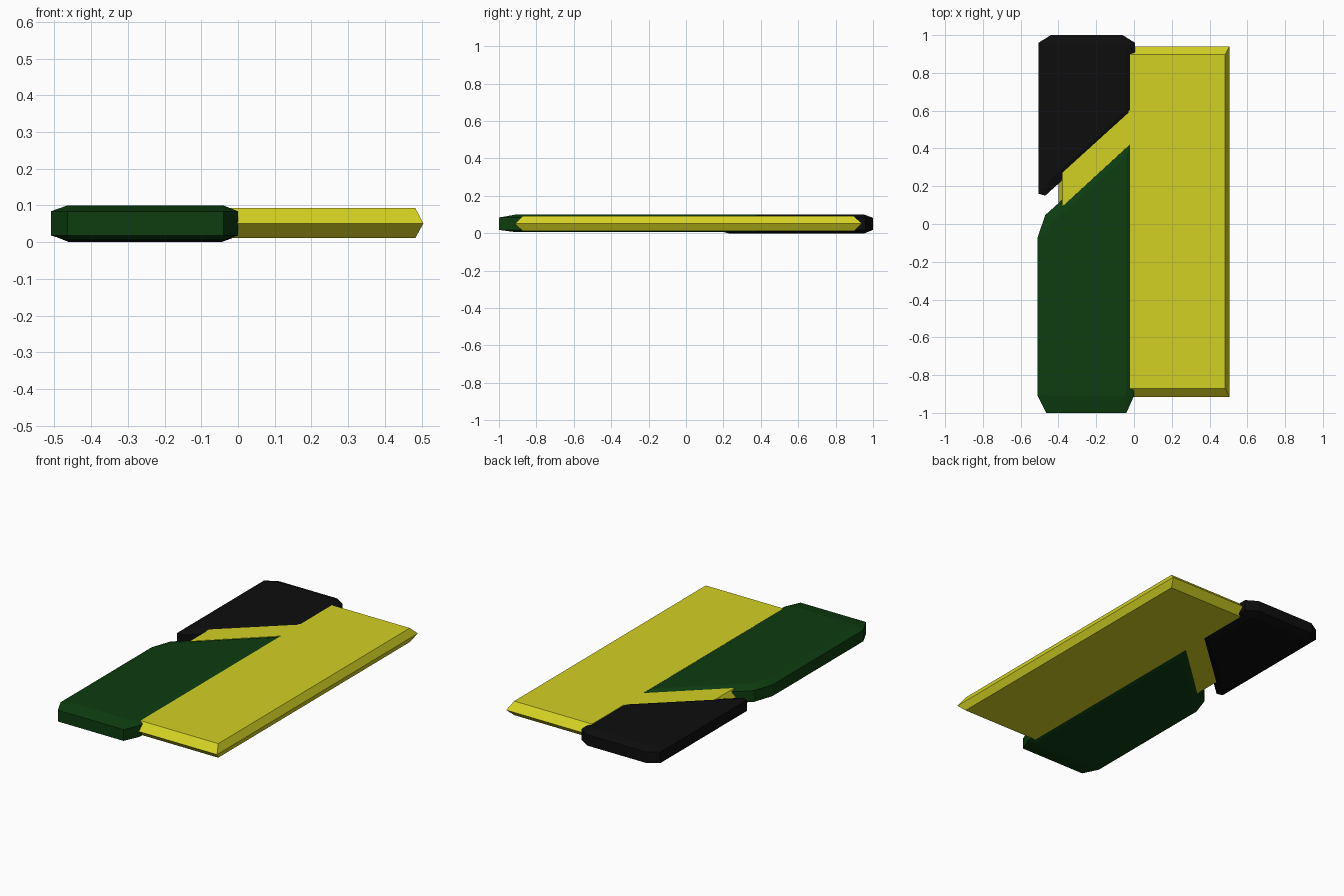
import bpy, bmesh
from mathutils import Vector

if "Cube" in bpy.data.objects:
    bpy.data.objects.remove(bpy.data.objects["Cube"])


def material(name, rgb):
    m = bpy.data.materials.new(name)
    m.diffuse_color = (*rgb, 1)
    m.use_nodes = True
    m.node_tree.nodes["Principled BSDF"].inputs["Base Color"].default_value = m.diffuse_color
    return m


def inset(pts, dists):
    """Move every edge of a counter-clockwise outline inward by its own distance."""
    n = len(pts)
    lines = []
    for i in range(n):
        a, b = Vector(pts[i]), Vector(pts[(i + 1) % n])
        d = (b - a).normalized()
        lines.append((a + Vector((-d.y, d.x)) * dists[i], d))
    out = []
    for i in range(n):
        (p, d), (q, e) = lines[i - 1], lines[i]
        t = (q - p).cross(e) / d.cross(e) if abs(d.cross(e)) > 1e-6 else 0
        out.append(p + d * t)
    return out


def slab(name, pts, dists, levels, mat):
    """Chamfered plate: levels are (z, share of inset) from bottom to top."""
    bm = bmesh.new()
    rings = [[bm.verts.new((p[0], p[1], z)) for p in inset(pts, [d * k for d in dists])]
             for z, k in levels]
    n = len(pts)
    for lo, hi in zip(rings, rings[1:]):
        for i in range(n):
            j = (i + 1) % n
            bm.faces.new((lo[i], lo[j], hi[j], hi[i]))
    bm.faces.new(rings[0][::-1])
    bm.faces.new(rings[-1])
    bmesh.ops.recalc_face_normals(bm, faces=bm.faces[:])
    me = bpy.data.meshes.new(name)
    bm.to_mesh(me)
    bm.free()
    me.materials.append(mat)
    ob = bpy.data.objects.new(name, me)
    bpy.context.collection.objects.link(ob)


yellow = material("yellow", (0.65, 0.64, 0.017))
green = material("dark green", (0.004, 0.046, 0.005))
black = material("black", (0.004, 0.004, 0.004))

# yellow plate with the slanted arm, pointed edge at mid height
slab("yellow_plate",
     [(0.505, -0.915), (0.505, 0.94), (-0.03, 0.94), (-0.03, 0.61),
      (-0.40, 0.27), (-0.40, 0.06), (-0.03, 0.40), (-0.03, -0.915)],
     [0.022, 0.043, 0.01, 0.01, 0.022, 0.01, 0.01, 0.043],
     [(0.011, 1), (0.051, 0), (0.093, 1)], yellow)

# green front plate
slab("green_plate",
     [(-0.465, -1.0), (-0.04, -1.0), (0.0, -0.91), (0.0, 0.47),
      (-0.47, 0.047), (-0.51, -0.07), (-0.51, -0.91)],
     [0.09, 0.045, 0.04, 0.055, 0.045, 0.045, 0.045],
     [(0.006, 1), (0.018, 0), (0.084, 0), (0.1, 1)], green)

# black rear plate
slab("black_plate",
     [(0.004, 0.58), (0.004, 0.96), (-0.06, 1.0), (-0.44, 1.0),
      (-0.505, 0.96), (-0.505, 0.16), (-0.47, 0.15)],
     [0.05, 0.045, 0.045, 0.045, 0.045, 0.08, 0.045],
     [(0.0, 1), (0.018, 0), (0.082, 0), (0.099, 1)], black)
